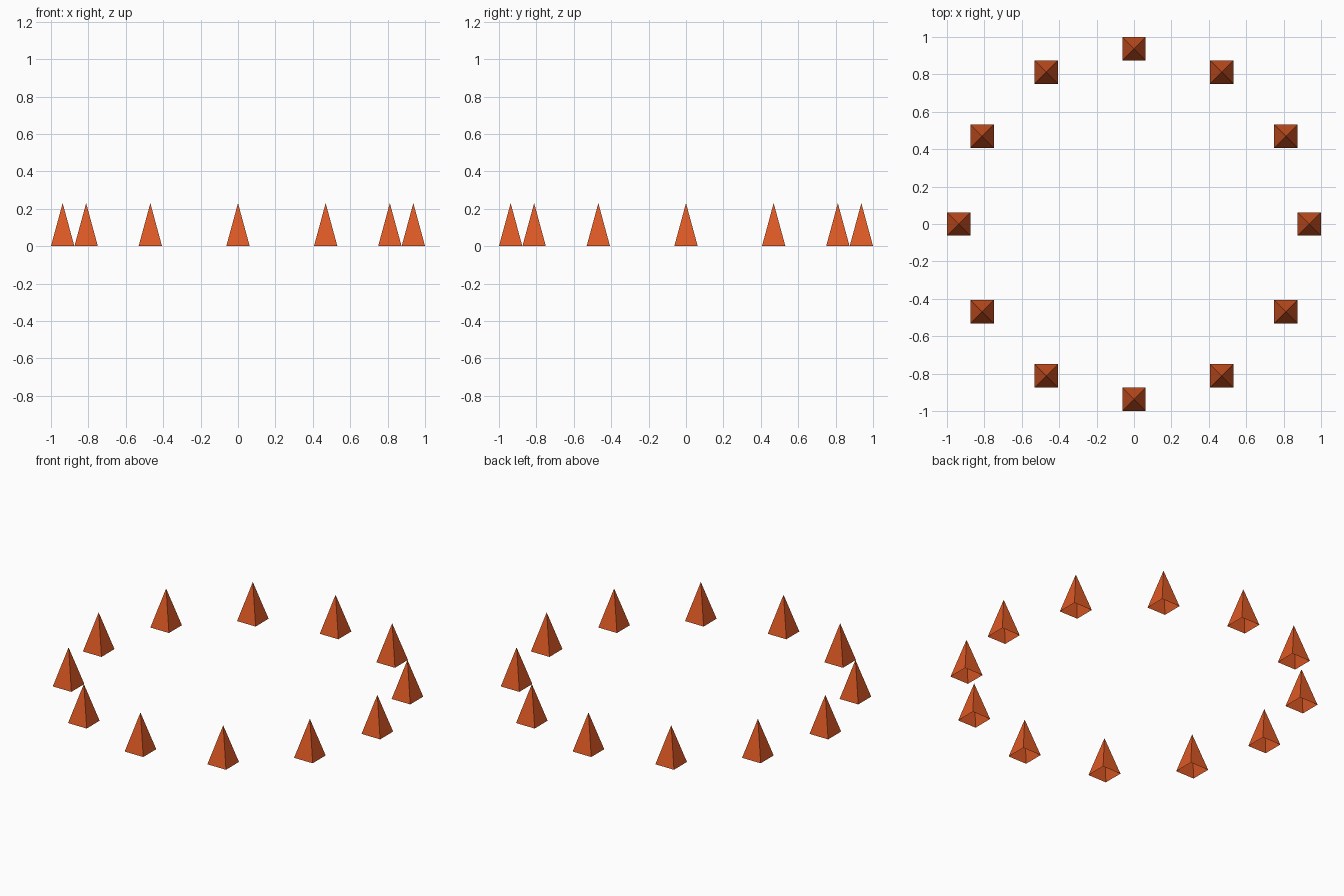
import bpy, math

if "Cube" in bpy.data.objects:
    bpy.data.objects.remove(bpy.data.objects["Cube"])

# One flat colour
orange = bpy.data.materials.new("burnt orange")
orange.diffuse_color = (0.72, 0.10, 0.018, 1)
orange.use_nodes = True
orange.node_tree.nodes["Principled BSDF"].inputs["Base Color"].default_value = orange.diffuse_color

RADIUS, HALF, HEIGHT, COUNT = 0.9375, 0.0625, 0.23, 12

# Four-sided spike, open underneath
mesh = bpy.data.meshes.new("spike")
h = HALF
mesh.from_pydata(
    [(-h, -h, 0), (h, -h, 0), (h, h, 0), (-h, h, 0), (0, 0, HEIGHT)], [],
    [(i, (i + 1) % 4, 4) for i in range(4)])
mesh.materials.append(orange)

# Ring of spikes, all aligned with the axes
for i in range(COUNT):
    a = 2 * math.pi * i / COUNT
    spike = bpy.data.objects.new(f"spike_{i + 1}", mesh)
    spike.location = (RADIUS * math.cos(a), RADIUS * math.sin(a), 0)
    bpy.context.collection.objects.link(spike)
